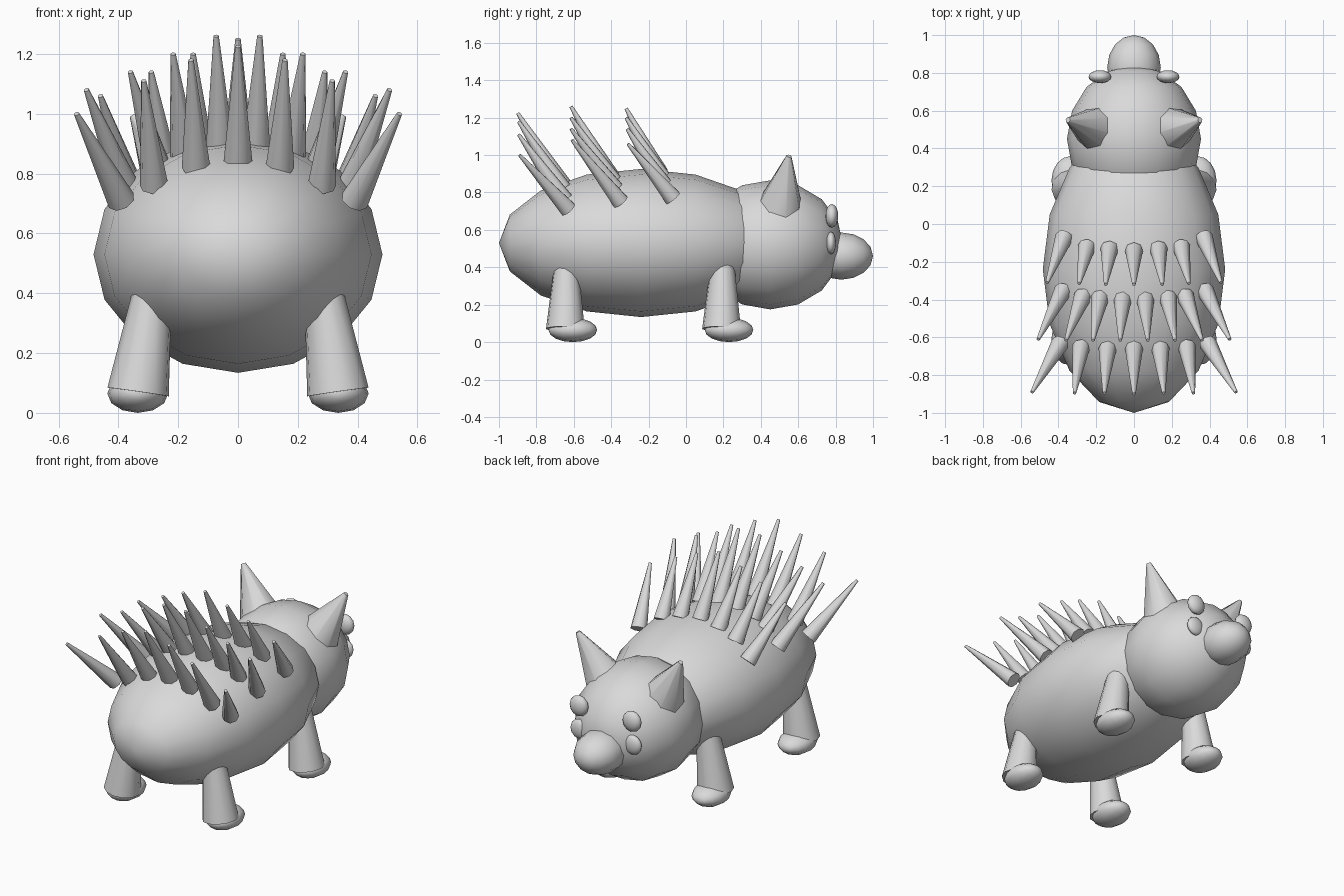
import bpy, bmesh, math
from mathutils import Vector, Matrix

if "Cube" in bpy.data.objects:
    bpy.data.objects.remove(bpy.data.objects["Cube"], do_unlink=True)

grey = bpy.data.materials.new("light_grey")
grey.use_nodes = True
grey.diffuse_color = (0.7, 0.7, 0.7, 1)
grey.node_tree.nodes["Principled BSDF"].inputs["Base Color"].default_value = (0.7, 0.7, 0.7, 1)
parts = []


def add_part(name, bm):
    mesh = bpy.data.meshes.new(name)
    bm.to_mesh(mesh)
    bm.free()
    mesh.materials.append(grey)
    obj = bpy.data.objects.new(name, mesh)
    bpy.context.collection.objects.link(obj)
    parts.append(obj)


def ellipsoid(name, centre, radii, segments=16, rings=8):
    """Faceted ball with its poles along y."""
    bm = bmesh.new()
    bmesh.ops.create_uvsphere(bm, u_segments=segments, v_segments=rings, radius=1)
    turn = Matrix.Rotation(math.pi / 2, 4, "X")
    scale = Matrix.Diagonal((*radii, 1))
    bm.transform(Matrix.Translation(centre) @ scale @ turn)
    add_part(name, bm)


def taper(name, base, tip, base_radius, tip_radius, sides=8):
    """Cone frustum running from base to tip."""
    base, tip = Vector(base), Vector(tip)
    axis = tip - base
    bm = bmesh.new()
    bmesh.ops.create_cone(bm, cap_ends=True, segments=sides, radius1=base_radius,
                          radius2=tip_radius, depth=axis.length)
    turn = axis.to_track_quat("Z", "Y").to_matrix().to_4x4()
    bm.transform(Matrix.Translation((base + tip) / 2) @ turn)
    add_part(name, bm)


# Body, head and snout
ellipsoid("body", (0, -0.24, 0.53), (0.483, 0.76, 0.396))
ellipsoid("head", (0, 0.45, 0.52), (0.355, 0.39, 0.345))
ellipsoid("snout", (0, 0.83, 0.46), (0.142, 0.17, 0.126), 12)

for side, s in (("left", 1), ("right", -1)):
    # Ears and the two small balls on each cheek
    taper(f"{side}_ear", (s * 0.19, 0.5, 0.715), (s * 0.35, 0.55, 0.995), 0.13, 0.014)
    ellipsoid(f"{side}_upper_eye", (s * 0.18, 0.78, 0.675), (0.06, 0.034, 0.063), 12)
    ellipsoid(f"{side}_lower_eye", (s * 0.18, 0.775, 0.53), (0.06, 0.027, 0.06), 12)

    # Legs lean inward toward the body, feet point forward
    for end, y in (("front", 0.19), ("rear", -0.645)):
        taper(f"{end}_{side}_leg", (s * 0.334, y, 0.07), (s * 0.28, y + 0.005, 0.45),
              0.104, 0.06, 12)
        ellipsoid(f"{end}_{side}_foot", (s * 0.335, y + 0.04, 0.065), (0.102, 0.13, 0.065), 12)

# Rows of backward-leaning spikes: (base, tip) from the middle outward
spike_rows = {
    "front": [((0, -0.14, 0.9), (0, -0.32, 1.25)),
              ((0.13, -0.13, 0.88), (0.15, -0.32, 1.2)),
              ((0.25, -0.12, 0.84), (0.29, -0.315, 1.14)),
              ((0.37, -0.07, 0.77), (0.46, -0.31, 1.06))],
    "middle": [((0.06, -0.4, 0.88), (0.073, -0.615, 1.26)),
               ((0.18, -0.39, 0.86), (0.217, -0.615, 1.2)),
               ((0.27, -0.38, 0.82), (0.36, -0.615, 1.14)),
               ((0.375, -0.35, 0.75), (0.507, -0.61, 1.08))],
    "rear": [((0, -0.66, 0.84), (0, -0.9, 1.225)),
             ((0.14, -0.66, 0.82), (0.157, -0.895, 1.18)),
             ((0.28, -0.65, 0.76), (0.315, -0.895, 1.11)),
             ((0.39, -0.63, 0.71), (0.54, -0.89, 1.0))],
}
for row, spikes in spike_rows.items():
    for i, (base, tip) in enumerate(spikes):
        for side, s in (("left", 1), ("right", -1)):
            if base[0] == 0 and s < 0:
                continue
            taper(f"{row}_spike_{side}_{i}", (s * base[0], *base[1:]),
                  (s * tip[0], *tip[1:]), 0.048, 0.009)

# Smooth shading with crisp cap edges
bpy.ops.object.select_all(action="DESELECT")
for obj in parts:
    obj.select_set(True)
bpy.context.view_layer.objects.active = parts[0]
bpy.ops.object.shade_smooth_by_angle(angle=math.radians(60))
